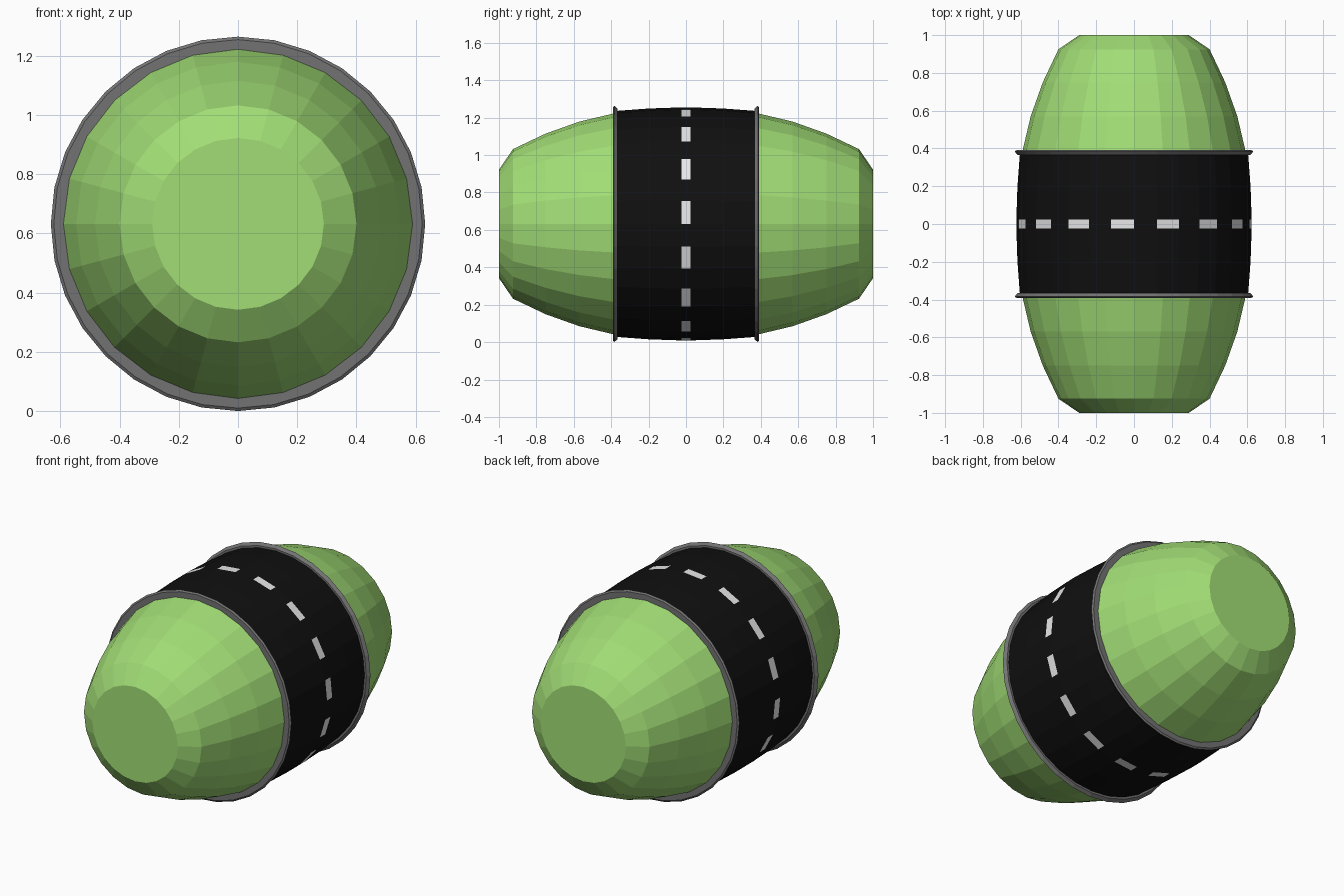
import bpy, bmesh, math

if "Cube" in bpy.data.objects:
    bpy.data.objects.remove(bpy.data.objects["Cube"])

CZ = 0.632  # height of the barrel axis


def material(name, rgb):
    m = bpy.data.materials.new(name)
    m.diffuse_color = (*rgb, 1)
    m.use_nodes = True
    m.node_tree.nodes["Principled BSDF"].inputs["Base Color"].default_value = m.diffuse_color
    return m


GREEN = material("leaf green", (0.36, 0.73, 0.18))
BLACK = material("asphalt black", (0.005, 0.005, 0.005))
GREY = material("kerb grey", (0.17, 0.17, 0.17))
WHITE = material("dash white", (0.8, 0.8, 0.8))


def lathe(name, profile, sides, mats, cap=False, closed=False, rule=None):
    """Spin (y, radius) points about the y axis; rule(row, segment) picks the material."""
    bm = bmesh.new()
    rings = []
    for y, r in profile:
        rings.append([bm.verts.new((r * math.cos(2 * math.pi * i / sides), y,
                                    CZ + r * math.sin(2 * math.pi * i / sides)))
                      for i in range(sides)])
    rows = len(rings) if closed else len(rings) - 1
    for j in range(rows):
        a, b = rings[j], rings[(j + 1) % len(rings)]
        for i in range(sides):
            k = (i + 1) % sides
            f = bm.faces.new((a[i], a[k], b[k], b[i]))
            if rule:
                f.material_index = rule(j, i)
    if cap:
        bm.faces.new(rings[0])
        bm.faces.new(rings[-1])
    bmesh.ops.recalc_face_normals(bm, faces=bm.faces)
    me = bpy.data.meshes.new(name)
    bm.to_mesh(me)
    bm.free()
    for m in mats:
        me.materials.append(m)
    ob = bpy.data.objects.new(name, me)
    bpy.context.collection.objects.link(ob)
    return ob


# Green barrel body, profile mirrored front to back
half = [(1.0, 0.29), (0.925, 0.40), (0.75, 0.483), (0.57, 0.547), (0.38, 0.592), (0.19, 0.606)]
body = [(-y, r) for y, r in half] + [(0, 0.61)] + half[::-1]
lathe("barrel_body", body, 24, [GREEN], cap=True)

# Road band: every other segment of the narrow middle row is a white dash
band = [(-0.375, 0.604), (-0.2, 0.617), (-0.025, 0.623),
        (0.025, 0.623), (0.2, 0.617), (0.375, 0.604)]
lathe("road_band", band, 32, [BLACK, WHITE],
      rule=lambda row, seg: 1 if row == 2 and seg % 2 == 0 else 0)

# Flared grey kerb rings on both edges of the road
kerb = [(0.366, 0.58), (0.366, 0.617), (0.384, 0.632), (0.391, 0.622), (0.391, 0.58)]
for name, s in (("front_kerb", -1), ("back_kerb", 1)):
    lathe(name, [(s * y, r) for y, r in kerb], 32, [GREY], closed=True)
